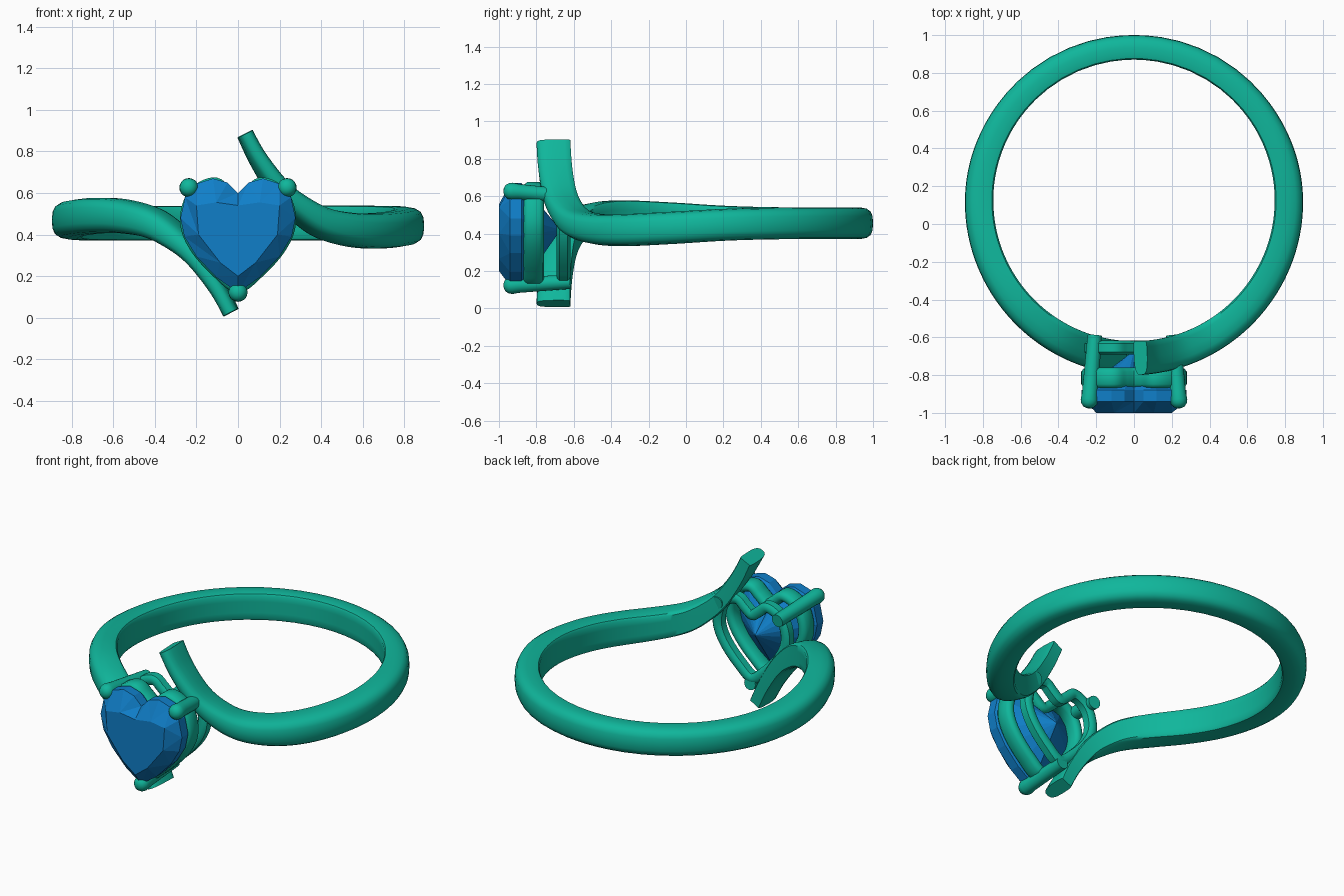
import bpy, bmesh, math
from mathutils import Vector

if "Cube" in bpy.data.objects:
    bpy.data.objects.remove(bpy.data.objects["Cube"])

MID = 0.455                      # height of the band centre
metal = bpy.data.materials.new("green_metal")
metal.diffuse_color = (0.005, 0.47, 0.33, 1)
metal.use_nodes = True
metal.node_tree.nodes["Principled BSDF"].inputs["Base Color"].default_value = metal.diffuse_color
blue = bpy.data.materials.new("blue_gem")
blue.diffuse_color = (0.005, 0.21, 0.58, 1)
blue.use_nodes = True
blue.node_tree.nodes["Principled BSDF"].inputs["Base Color"].default_value = blue.diffuse_color


def spline(pts, steps, closed=False):
    """Catmull-Rom curve through points of any dimension."""
    n, out = len(pts), []
    get = (lambda i: pts[i % n]) if closed else (lambda i: pts[max(0, min(n - 1, i))])
    for i in range(n if closed else n - 1):
        p = [get(i + k) for k in (-1, 0, 1, 2)]
        for s in range(steps):
            t = s / steps
            out.append([0.5 * (2 * b + (c - a) * t + (2 * a - 5 * b + 4 * c - d) * t * t
                               + (3 * b - a - 3 * c + d) * t ** 3) for a, b, c, d in zip(*p)])
    if not closed:
        out.append(list(pts[-1]))
    return out


def make(name, verts, faces, mat, smooth=True):
    me = bpy.data.meshes.new(name)
    bm = bmesh.new()
    vs = [bm.verts.new(v) for v in verts]
    for f in faces:
        bm.faces.new([vs[i] for i in f])
    bmesh.ops.recalc_face_normals(bm, faces=bm.faces)
    bm.to_mesh(me)
    bm.free()
    me.materials.append(mat)
    ob = bpy.data.objects.new(name, me)
    bpy.context.collection.objects.link(ob)
    if smooth:
        bpy.ops.object.select_all(action='DESELECT')
        ob.select_set(True)
        bpy.context.view_layer.objects.active = ob
        bpy.ops.object.shade_smooth_by_angle(angle=math.radians(40))
    return ob


def loft(name, rings, mat, closed=False):
    m, n = len(rings[0]), len(rings)
    faces = [(i * m + j, i * m + (j + 1) % m, (i + 1) % n * m + (j + 1) % m, (i + 1) % n * m + j)
             for i in range(n if closed else n - 1) for j in range(m)]
    if not closed:
        faces += [tuple(range(m)), tuple(range((n - 1) * m, n * m))]
    return make(name, [v for r in rings for v in r], faces, mat)


# Bypass band: angle from front, height offset, half width, thickness
arm = [(2.4, .430, .040, .18), (7, .305, .043, .178), (14, .165, .050, .175),
       (21, .075, .060, .172), (30, .003, .072, .168), (41.5, -.030, .080, .163),
       (55, -.037, .085, .158), (75, -.025, .086, .153), (100, -.006, .085, .148),
       (130, 0, .084, .138), (180, 0, .084, .13)]
right = spline(arm, 8)
left = [[360 - a, -z, h, t] for a, z, h, t in right[-2::-1]]
path = right + left
half = [(0, .4), (0, .82), (.05, .95), (.18, 1), (.5, 1), (.74, .93), (.9, .75), (.98, .45), (1, 0)]
section = half + [(a, -b) for a, b in half[-2::-1]]


def radial(deg):
    return Vector((math.sin(math.radians(deg)), -math.cos(math.radians(deg)), 0))


def band_point(p):
    return Vector((0, .125, MID + p[1])) + radial(p[0]) * (.745 + p[3] / 2)


rings = []
for i, p in enumerate(path):
    r = radial(p[0])
    tan = band_point(path[min(i + 1, len(path) - 1)]) - band_point(path[max(i - 1, 0)])
    side = tan.cross(r).normalized()
    c = band_point(p) - r * p[3] / 2
    rings.append([c + r * a * p[3] + side * b * p[2] for a, b in section])
loft("bypass_band", rings, metal)

# Heart outline, right half (x, z)
heart = [(0, .600), (.05, .65), (.12, .67), (.20, .645), (.255, .58), (.277, .48),
         (.258, .39), (.20, .295), (.105, .195), (0, .12)]


def mirrored(pts):
    return pts + [(-x, z) for x, z in pts[-2:0:-1]]


# Faceted heart gem: table, crown, girdle and pointed pavilion
gird = mirrored(heart)
table = mirrored([(0, .54), (.105, .555), (.2, .54), (.19, .40), (.085, .265)])[:5]
table += [(0, .2)]
table = mirrored(table)
gn = len(gird)
tn = len(table)
gv = [(x, -.94, z) for x, z in gird] + [(x, -.88, z) for x, z in gird]
gv += [(x, -1, z) for x, z in table] + [(0, -.67, .42)]
T, C = 2 * gn, len(gv) - 1
gf = [tuple(range(T, T + tn))]
for i in range(gn):
    j = (i + 1) % gn
    gf += [(i, j, gn + j, gn + i), (gn + i, gn + j, C)]
# crown zigzag: pair each girdle edge with its nearest table corner
near = [round(i * tn / gn) % tn for i in range(gn)]
for i in range(gn):
    j = (i + 1) % gn
    a, b = T + near[i], T + near[j]
    gf.append((i, j, a))
    if a != b:
        gf.append((j, b, a))
make("heart_gem", gv, gf, blue, smooth=False)

# Two heart-shaped gallery rails behind the gem
soft = mirrored([(0, .585), (.06, .625)] + heart[2:])
outline = spline(soft, 5, closed=True)
oct_ = [(1, .6), (.6, .9), (0, 1), (-.6, .9), (-1, .6), (-1, -.6), (-.6, -.9), (0, -1), (.6, -.9), (1, -.6)]
for name, scale, y, hw, hy in (("front_gallery_rail", .90, -.815, .03, .055),
                               ("back_gallery_rail", .84, -.655, .03, .037)):
    pts = [Vector((x * scale, y, .42 + (z - .42) * scale)) for x, z in outline]
    rings = []
    for i, p in enumerate(pts):
        t = (pts[(i + 1) % len(pts)] - pts[i - 1]).normalized()
        n = Vector((t.z, 0, -t.x))
        rings.append([p + n * u * hw + Vector((0, v * hy, 0)) for u, v in oct_])
    loft(name, rings, metal, closed=True)

# Three prongs with rounded tips
for name, tip, base in (("left_prong", (-.24, -.975, .63), (-.208, -.59, .595)),
                        ("right_prong", (.24, -.975, .63), (.208, -.59, .595)),
                        ("bottom_prong", (0, -.975, .12), (0, -.62, .142))):
    tip, base = Vector(tip), Vector(base)
    d = base - tip
    q = d.to_track_quat('Z', 'Y')
    prof = [(.012, 0), (.03, .008), (.042, .025), (.046, .045), (.042, .08), (.038, d.length)]
    rings = [[tip + q @ Vector((r * math.cos(k * math.tau / 20), r * math.sin(k * math.tau / 20), h))
              for k in range(20)] for r, h in prof]
    loft(name, rings, metal)
